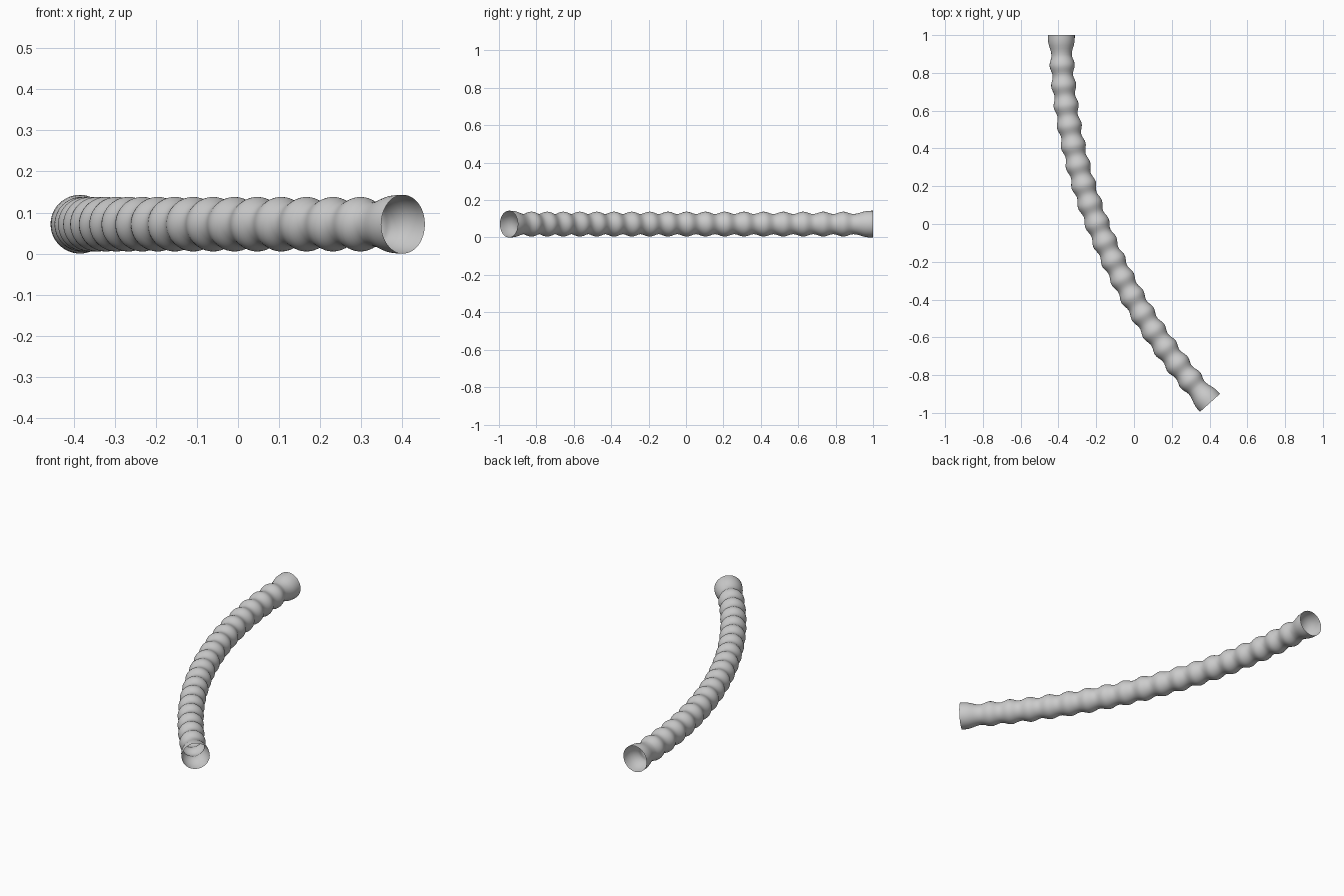
import bpy, bmesh, math
from mathutils import Vector
from mathutils.geometry import interpolate_bezier

if "Cube" in bpy.data.objects:
    bpy.data.objects.remove(bpy.data.objects["Cube"])

R_MOUTH, R_BUMP, R_NECK = 0.0715, 0.0665, 0.054
MOUTH_LEN, BUMPS, SIDES, STEPS = 0.105, 18, 48, 12

# centre line of the hose, lying flat
Z = R_MOUTH
path = interpolate_bezier(Vector((-0.385, 1.0, Z)), Vector((-0.385, 0.25, Z)),
                          Vector((-0.080, -0.412, Z)), Vector((0.402, -0.947, Z)), 600)
dist = [0.0]
for a, b in zip(path, path[1:]):
    dist.append(dist[-1] + (b - a).length)
length = dist[-1]


def frame(s):
    """Point and tangent at distance s along the centre line."""
    i = next((k for k in range(len(dist) - 2) if dist[k + 1] >= s), len(dist) - 2)
    t = (s - dist[i]) / (dist[i + 1] - dist[i])
    return path[i].lerp(path[i + 1], t), (path[i + 1] - path[i]).normalized()


# radius profile: flared mouth, corrugations, flared mouth
mouth = [(0.0, R_MOUTH), (0.02, 0.0712), (0.038, 0.0695), (0.055, 0.0655),
         (0.072, 0.060), (0.088, 0.0558)]
pitch = (length - 2 * MOUTH_LEN) / BUMPS
profile = list(mouth)
for i in range(BUMPS * STEPS + 1):
    wave = 0.5 - 0.5 * math.cos(2 * math.pi * i / STEPS)
    profile.append((MOUTH_LEN + i * pitch / STEPS, R_NECK + (R_BUMP - R_NECK) * wave))
profile += [(length - s, r) for s, r in reversed(mouth)]

# sweep rings along the centre line, open at both ends
bm = bmesh.new()
up = Vector((0, 0, 1))
rings = []
for s, r in profile:
    p, tangent = frame(s)
    side = up.cross(tangent)
    rings.append([bm.verts.new(p + r * (math.cos(a) * side + math.sin(a) * up))
                  for a in (2 * math.pi * k / SIDES for k in range(SIDES))])
for a, b in zip(rings, rings[1:]):
    for k in range(SIDES):
        n = (k + 1) % SIDES
        bm.faces.new((a[k], a[n], b[n], b[k])).smooth = True
bmesh.ops.recalc_face_normals(bm, faces=bm.faces)
mesh = bpy.data.meshes.new("corrugated_hose")
bm.to_mesh(mesh)
bm.free()
bpy.context.collection.objects.link(bpy.data.objects.new("corrugated_hose", mesh))
